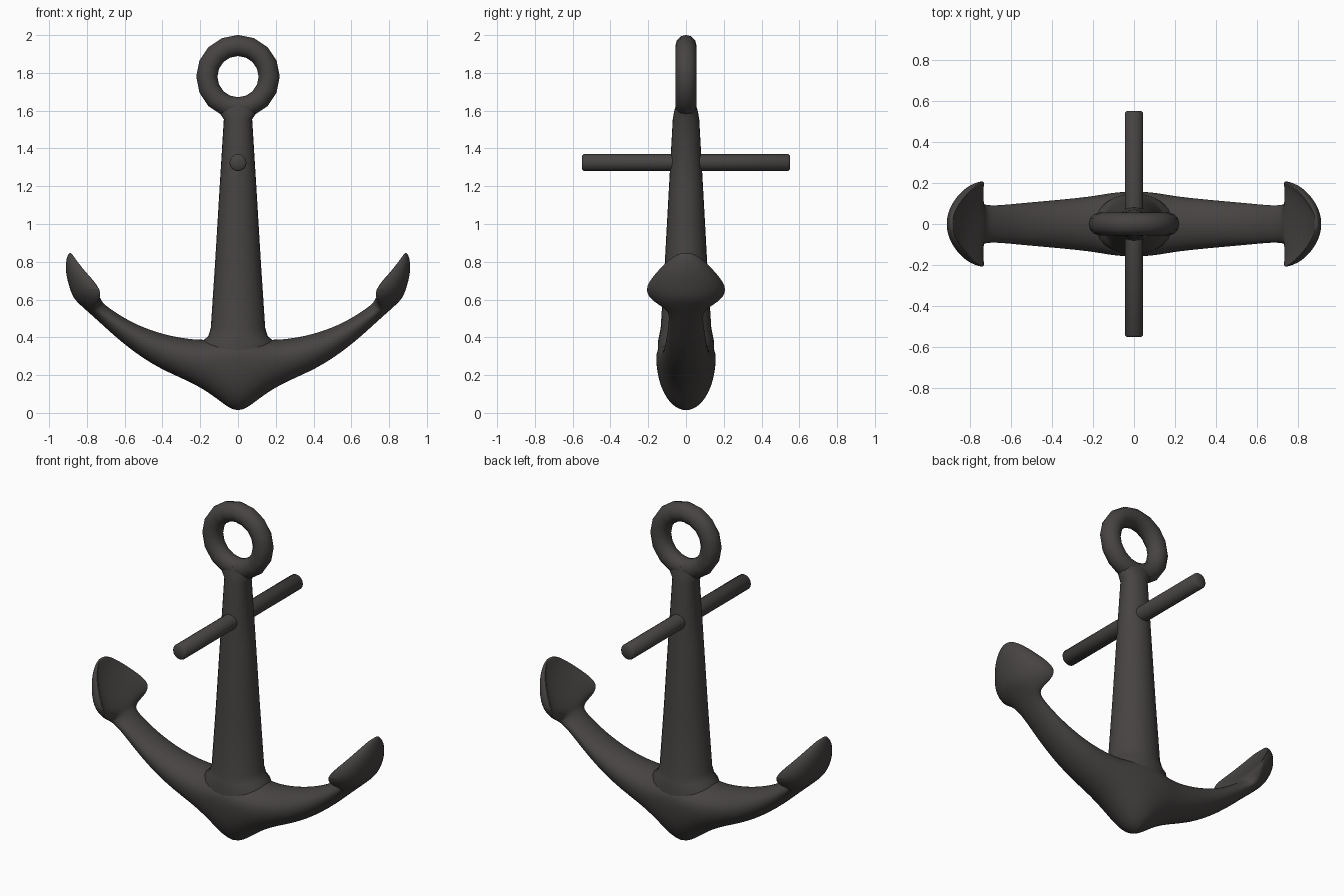
import bpy, bmesh, math
from mathutils import Matrix

if "Cube" in bpy.data.objects:
    bpy.data.objects.remove(bpy.data.objects["Cube"])

iron = bpy.data.materials.new("dark iron")
iron.diffuse_color = (0.062, 0.057, 0.055, 1)
iron.use_nodes = True
iron.node_tree.nodes["Principled BSDF"].inputs["Base Color"].default_value = iron.diffuse_color


def finish(name, bm, angle=40, subsurf=0):
    bmesh.ops.recalc_face_normals(bm, faces=bm.faces)
    mesh = bpy.data.meshes.new(name)
    bm.to_mesh(mesh)
    bm.free()
    mesh.materials.append(iron)
    ob = bpy.data.objects.new(name, mesh)
    bpy.context.collection.objects.link(ob)
    if subsurf:
        mod = ob.modifiers.new("smooth", 'SUBSURF')
        mod.levels = mod.render_levels = subsurf
    bpy.ops.object.select_all(action='DESELECT')
    ob.select_set(True)
    bpy.context.view_layer.objects.active = ob
    bpy.ops.object.shade_smooth_by_angle(angle=math.radians(angle))
    return ob


def loft(rings, closed=False):
    """Skin a list of equal point rings; cap the ends unless closed."""
    bm = bmesh.new()
    vs = [[bm.verts.new(p) for p in r] for r in rings]
    n = len(vs[0])
    for i in range(len(vs) if closed else len(vs) - 1):
        a, b = vs[i], vs[(i + 1) % len(vs)]
        for j in range(n):
            k = (j + 1) % n
            bm.faces.new((a[j], a[k], b[k], b[j]))
    if not closed:
        bm.faces.new(vs[0])
        bm.faces.new(vs[-1])
    return bm


# Arms and flukes: each section = outer spine (x,z), inner spine (x,z), side edge (x,y,z)
sections = [
    ((0, -.02), (0, .42), (0, .163, .30)),
    ((.10, .062), (.10, .395), (.10, .158, .29)),
    ((.22, .150), (.19, .385), (.20, .137, .28)),
    ((.42, .230), (.36, .405), (.39, .118, .32)),
    ((.60, .355), (.54, .465), (.57, .102, .415)),
    ((.75, .495), (.66, .540), (.70, .088, .515)),
    ((.835, .570), (.715, .580), (.77, .105, .545)),
    ((.872, .605), (.725, .605), (.745, .170, .580)),
    ((.895, .655), (.750, .635), (.705, .235, .650)),
    ((.917, .745), (.825, .730), (.795, .165, .740)),
    ((.912, .815), (.865, .800), (.850, .100, .805)),
    ((.895, .850), (.878, .845), (.885, .035, .850)),
]


def arm_ring(o, i, w, side, n=16):
    pts = []
    for k in range(n):
        t = 2 * math.pi * k / n
        c = math.cos(t)
        e = o if c > 0 else i
        pts.append((side * (w[0] + (e[0] - w[0]) * abs(c)),
                    w[1] * math.sin(t),
                    w[2] + (e[1] - w[2]) * abs(c)))
    return pts


rings = [arm_ring(*s, -1) for s in reversed(sections[1:])] + [arm_ring(*s, 1) for s in sections]
finish("arms_and_flukes", loft(rings), 60, 2)

# Shank: tapered oval column flaring at the crown and under the ring
shank = [(.32, .20, .150), (.38, .19, .148), (.405, .158, .143), (.45, .144, .134),
         (.80, .121, .112), (1.20, .097, .090), (1.555, .075, .070),
         (1.60, .105, .062), (1.64, .115, .050)]
finish("shank", loft([[(rx * math.cos(a), ry * math.sin(a), z)
                       for a in (math.tau * k / 24 for k in range(24))]
                      for z, rx, ry in shank]), 60)

# Ring at the top
finish("ring", loft([[((.165 + .056 * math.cos(b)) * math.sin(a), .056 * math.sin(b),
                       1.78 + (.165 + .056 * math.cos(b)) * math.cos(a))
                      for b in (math.tau * j / 12 for j in range(12))]
                     for a in (math.tau * i / 16 for i in range(16))], True), 60)

# Stock: cross bar through the shank with softened ends
bar = [(-.55, .036), (-.541, .045), (.541, .045), (.55, .036)]
finish("stock", loft([[(r * math.cos(a), y, 1.325 + r * math.sin(a))
                       for a in (math.tau * k / 16 for k in range(16))]
                      for y, r in bar]), 50)
